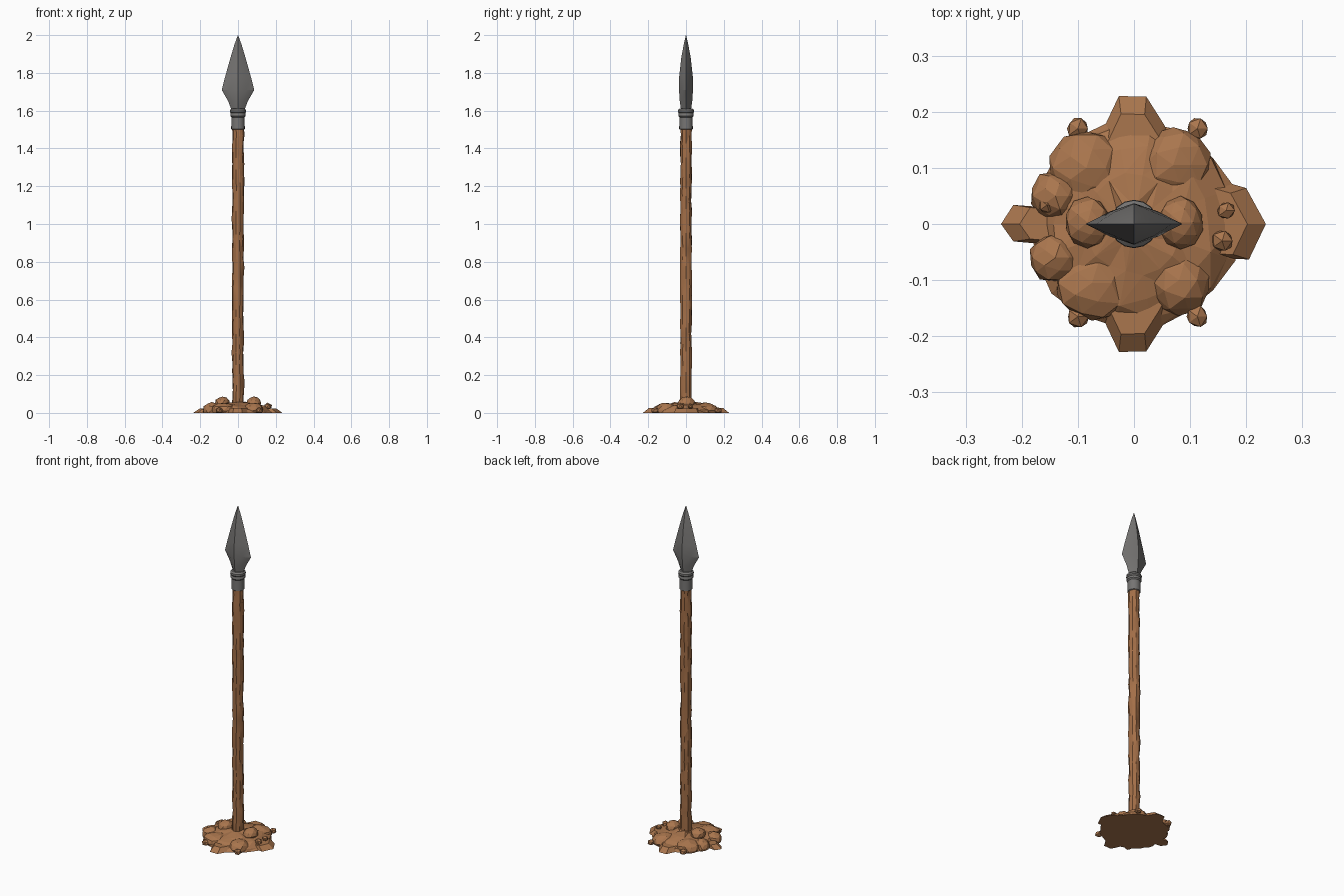
import bpy, bmesh, math, random
from mathutils import Vector

random.seed(4)
if "Cube" in bpy.data.objects:
    bpy.data.objects.remove(bpy.data.objects["Cube"], do_unlink=True)


def material(name, rgb):
    m = bpy.data.materials.new(name)
    m.use_nodes = True
    m.diffuse_color = (*rgb, 1)
    m.node_tree.nodes["Principled BSDF"].inputs["Base Color"].default_value = (*rgb, 1)
    return m


WOOD = material("brown wood", (0.37, 0.16, 0.065))
EARTH = material("brown earth", (0.40, 0.18, 0.075))
METAL = material("grey metal", (0.18, 0.175, 0.17))


def finish(name, bm, mat, smooth=None):
    bmesh.ops.recalc_face_normals(bm, faces=bm.faces)
    me = bpy.data.meshes.new(name)
    bm.to_mesh(me)
    bm.free()
    me.materials.append(mat)
    ob = bpy.data.objects.new(name, me)
    bpy.context.collection.objects.link(ob)
    if smooth:
        bpy.ops.object.select_all(action='DESELECT')
        ob.select_set(True)
        bpy.context.view_layer.objects.active = ob
        bpy.ops.object.shade_smooth_by_angle(angle=math.radians(smooth))
    return ob


def loft(rings):
    """Skin rings of points, capping both ends."""
    bm = bmesh.new()
    loops = [[bm.verts.new(p) for p in ring] for ring in rings]
    n = len(loops[0])
    for a, b in zip(loops, loops[1:]):
        for i in range(n):
            j = (i + 1) % n
            bm.faces.new((a[i], a[j], b[j], b[i]))
    bm.faces.new(loops[0])
    bm.faces.new(loops[-1])
    return bm


def circle(r, z, n, wobble=0, cx=0, cy=0):
    ring = []
    for i in range(n):
        a = math.tau * i / n
        q = r * (1 + random.uniform(-wobble, wobble))
        ring.append((cx + q * math.cos(a), cy + q * math.sin(a), z))
    return ring


def lump(name, pos, size, cut=False, rough=0.08):
    """Faceted stone or clod, optionally sliced flat at the ground."""
    bm = bmesh.new()
    bmesh.ops.create_icosphere(bm, subdivisions=2 if size[0] > 0.03 else 1, radius=1)
    for v in bm.verts:
        k = 1 + random.uniform(-rough, rough)
        v.co = Vector([p + s * c * k for p, s, c in zip(pos, size, v.co)])
    if cut:
        bmesh.ops.bisect_plane(bm, geom=bm.verts[:] + bm.edges[:] + bm.faces[:],
                               plane_co=(0, 0, 0), plane_no=(0, 0, 1), clear_inner=True)
        bmesh.ops.holes_fill(bm, edges=[e for e in bm.edges if e.is_boundary])
    return finish(name, bm, EARTH)


# Rough hewn shaft
COUNT = 30
shaft = loft([circle(0.031, 0.02 + 1.5 * k / COUNT, 10, 0.09,
                     random.uniform(-0.0015, 0.0015), random.uniform(-0.0015, 0.0015))
              for k in range(COUNT + 1)])
bmesh.ops.triangulate(shaft, faces=shaft.faces)
finish("shaft", shaft, WOOD, 22)

# Socket with a raised collar
SOCKET = [(0.032, 1.50), (0.036, 1.503), (0.035, 1.565), (0.041, 1.572),
          (0.041, 1.582), (0.038, 1.587), (0.043, 1.594), (0.042, 1.604), (0.033, 1.612)]
finish("socket", loft([circle(r, z, 16) for r, z in SOCKET]), METAL, 35)

# Leaf shaped blade with a central ridge: height, half width, half depth
BLADE = [(1.60, 0.033, 0.026), (1.65, 0.052, 0.033), (1.71, 0.086, 0.037),
         (1.78, 0.068, 0.036), (1.88, 0.040, 0.025), (1.95, 0.019, 0.012),
         (2.0, 0.0008, 0.0008)]


def blade_ring(z, w, d):
    return [(w, 0, z), (w * .5, d * .6, z), (0, d, z), (-w * .5, d * .6, z),
            (-w, 0, z), (-w * .5, -d * .6, z), (0, -d, z), (w * .5, -d * .6, z)]


finish("blade", loft([blade_ring(*row) for row in BLADE]), METAL, 18)

# Earth mound
MOUND = [(0.187, 0, 0.03), (0.172, 0.015, 0.05), (0.14, 0.036, 0.06),
         (0.09, 0.048, 0.06), (0.04, 0.055, 0.03)]
mound = loft([circle(r, z, 18, w) for r, z, w in MOUND])
for v in mound.verts:
    if v.co.z > 0.01:
        v.co.z += random.uniform(-0.005, 0.005)
bmesh.ops.triangulate(mound, faces=mound.faces)
finish("mound", mound, EARTH)


# Flat angular clods around the rim: outline, then a raised inner top
def clod(name, outline, height):
    inner = [(x * 0.86, y * 0.86, height) for x, y in outline]
    return finish(name, loft([[(x, y, 0) for x, y in outline], inner]), EARTH)


clod("clod_left", [(.13, .08), (.165, .074), (.2, .064), (.235, 0), (.205, -.063),
                   (.16, -.062), (.13, -.06)], 0.024)
clod("clod_right", [(-.16, .03), (-.215, .034), (-.237, 0), (-.215, -.031),
                    (-.17, -.035)], 0.022)
for name, s in (("clod_back", 1), ("clod_front", -1)):
    clod(name, [(-.065, .155 * s), (-.052, .175 * s), (-.027, .228 * s),
                (.022, .227 * s), (.053, .178 * s), (.065, .155 * s)], 0.026)

# Soft bumps on the mound
BUMPS = [(-.085, .10, .068), (-.075, -.105, .068), (.08, -.10, .06), (.07, .105, .065),
         (-.14, .05, .045), (-.14, -.06, .045)]
for i, (x, y, r) in enumerate(BUMPS):
    lump(f"bump_{i + 1}", (x, y, 0.012), (r, r, 0.043), True)

# Big stones by the shaft, small stones at the rim
for name, s in (("stone_left", 1), ("stone_right", -1)):
    lump(name, (0.083 * s, 0.003, 0.05), (0.041, 0.046, 0.036), rough=0.05)
PEBBLES = [(.113, .17, .021), (-.1, .17, .021), (.113, -.165, .021), (-.1, -.165, .021)]
for i, (x, y, r) in enumerate(PEBBLES):
    lump(f"rim_pebble_{i + 1}", (x, y, 0.012), (r, r, r * 0.85), True)
for i, (x, y, r) in enumerate([(-.155, .034, .017), (.164, .024, .017), (.157, -.03, .021)]):
    lump(f"top_pebble_{i + 1}", (x, y, 0.035), (r, r, r * 0.9))
